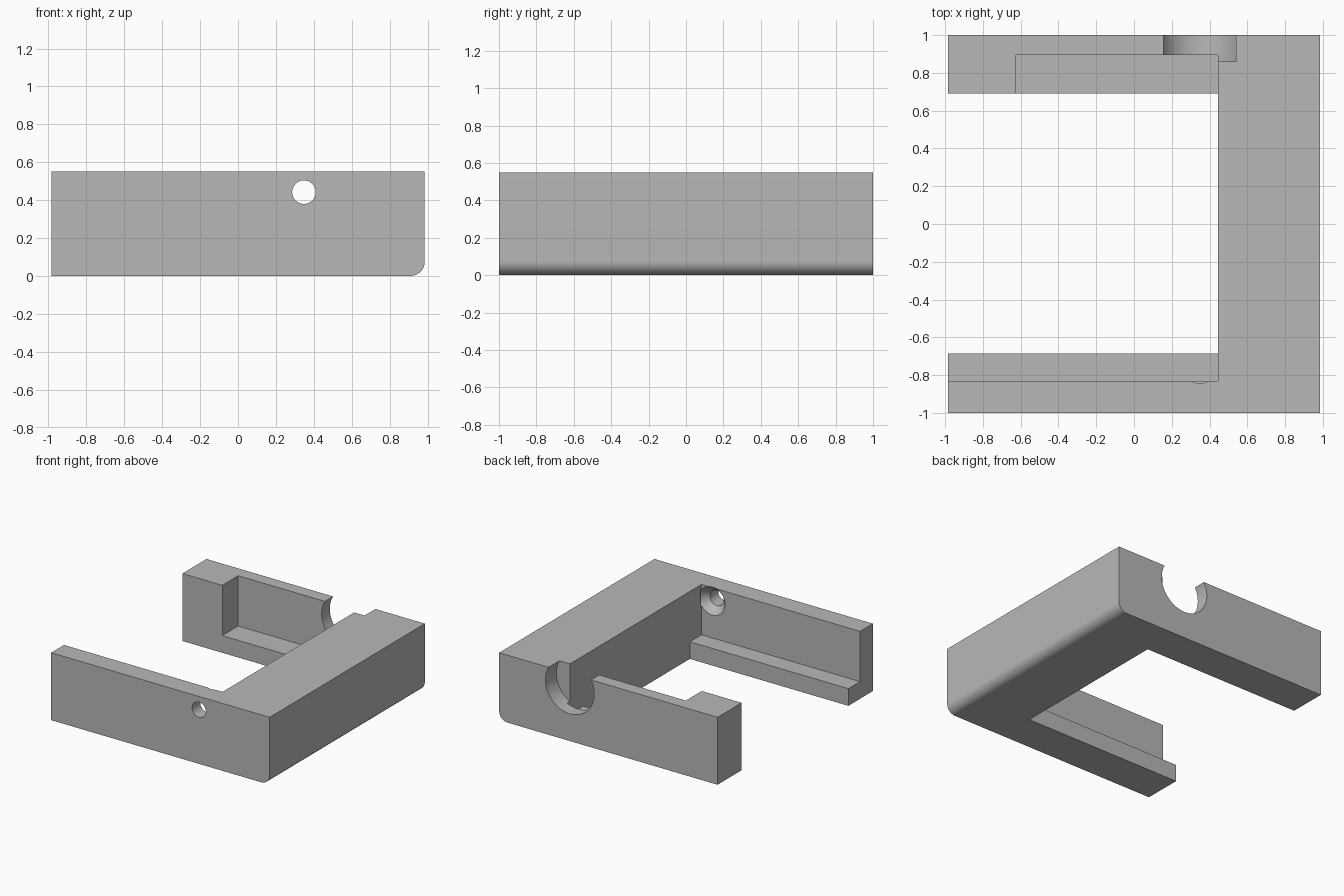
import bpy, bmesh, math
from mathutils import Matrix, Vector

cube = bpy.data.objects.get("Cube")
if cube:
    bpy.data.objects.remove(cube, do_unlink=True)

HALF_X, HALF_Y, HEIGHT = 0.985, 1.0, 0.55
INNER_X, LEDGE_Z = 0.445, 0.14      # inner face of the cross bar, ledge height
HOLE_X, HOLE_Z = 0.348, 0.442       # shared axis of the holes

grey = bpy.data.materials.new("plain grey")
grey.use_nodes = True
colour = (0.48, 0.48, 0.48, 1)
grey.diffuse_color = colour
grey.node_tree.nodes["Principled BSDF"].inputs["Base Color"].default_value = colour


def make_object(name, bm):
    mesh = bpy.data.meshes.new(name)
    bm.to_mesh(mesh)
    bm.free()
    mesh.materials.append(grey)
    obj = bpy.data.objects.new(name, mesh)
    bpy.context.collection.objects.link(obj)
    return obj


def box(lo, hi):
    lo, hi = Vector(lo), Vector(hi)
    bm = bmesh.new()
    place = Matrix.Translation((lo + hi) / 2) @ Matrix.Diagonal((hi - lo).to_4d())
    bmesh.ops.create_cube(bm, size=1, matrix=place)
    return bm


def drill(y0, y1, r0, r1):
    """Round cutter along y, radius r0 at y0 and r1 at y1."""
    bm = bmesh.new()
    place = Matrix.Translation((HOLE_X, (y0 + y1) / 2, HOLE_Z)) @ Matrix.Rotation(-math.pi / 2, 4, 'X')
    bmesh.ops.create_cone(bm, cap_ends=True, segments=64, radius1=r0, radius2=r1,
                          depth=y1 - y0, matrix=place)
    return bm


# Solid block with the lower outer edge rounded
bm = box((-HALF_X, -HALF_Y, 0), (HALF_X, HALF_Y, HEIGHT))
edge = [e for e in bm.edges if all(v.co.x > 0 and v.co.z < 0.01 for v in e.verts)]
bmesh.ops.bevel(bm, geom=edge, offset=0.075, segments=12, profile=0.5, affect='EDGES')
frame = make_object("bracket_frame", bm)

cutters = {
    # Through opening between the arms
    "opening_cutter": box((-2, -0.685, -1), (INNER_X, 0.69, 2)),
    # Shelf recess along the front arm, and closed recess in the back arm
    "front_recess_cutter": box((-2, -0.835, LEDGE_Z), (INNER_X, 0, 2)),
    "back_recess_cutter": box((-0.625, 0, LEDGE_Z), (INNER_X, 0.895, 2)),
    # Large round notch in the back arm
    "notch_cutter": drill(0.86, 1.2, 0.22, 0.22),
    # Screw hole with countersink in the front arm
    "screw_hole_cutter": drill(-1.2, -0.7, 0.062, 0.062),
    "countersink_cutter": drill(-0.895, -0.825, 0.062, 0.124),
}

bpy.context.view_layer.objects.active = frame
for name, shape in cutters.items():
    cutter = make_object(name, shape)
    cutter.hide_render = True
    mod = frame.modifiers.new(name, 'BOOLEAN')
    mod.operation, mod.solver, mod.object = 'DIFFERENCE', 'EXACT', cutter
    bpy.ops.object.modifier_apply(modifier=name)
    bpy.data.objects.remove(cutter, do_unlink=True)

# Smooth the round surfaces, keep the corners sharp
for obj in bpy.context.selected_objects:
    obj.select_set(False)
frame.select_set(True)
bpy.ops.object.shade_smooth_by_angle(angle=math.radians(25))
